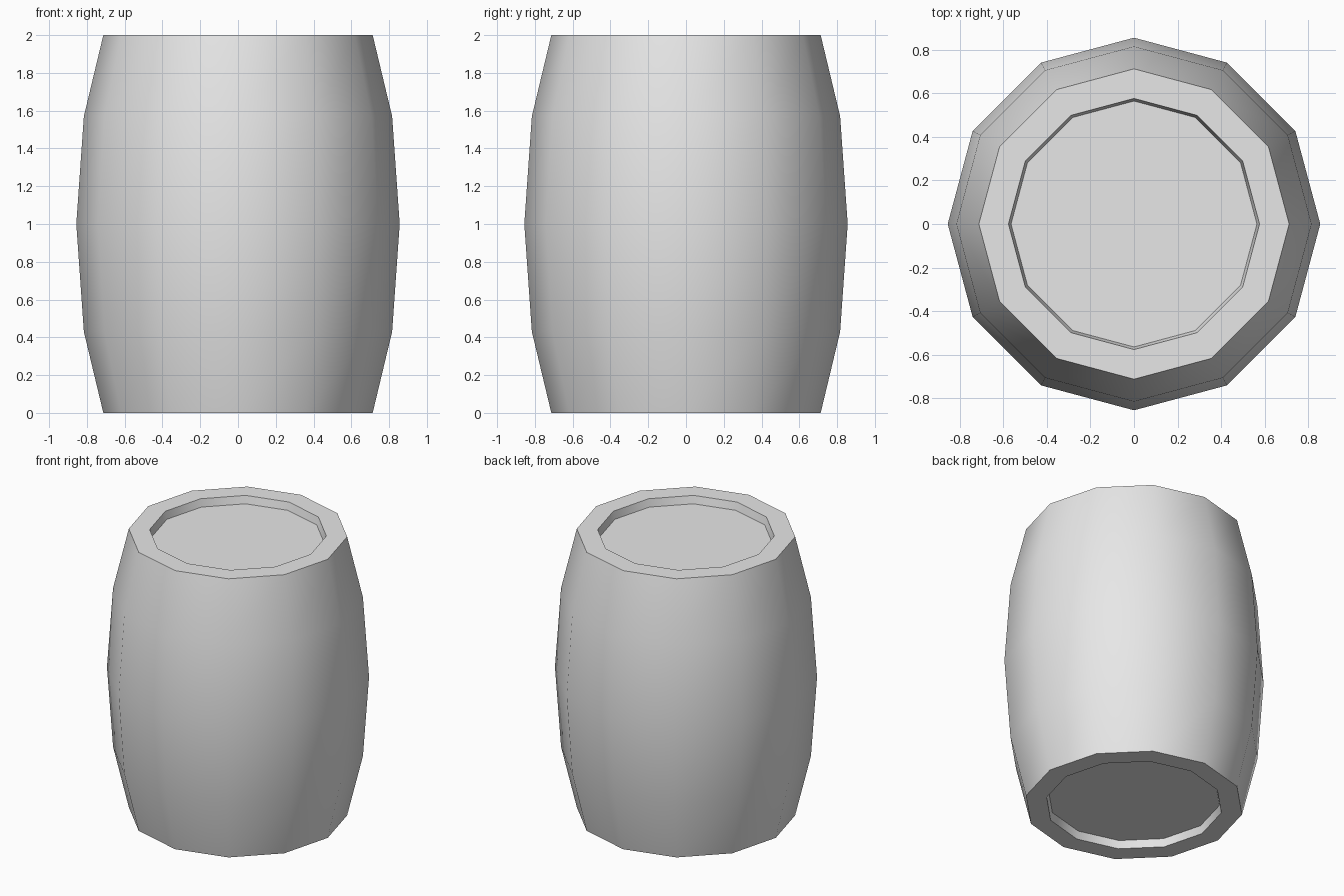
import bpy, bmesh
from math import radians, sin, cos, tau

cube = bpy.data.objects.get("Cube")
if cube:
    bpy.data.objects.remove(cube, do_unlink=True)

SIDES = 12
DEPTH = 0.055  # recess of the lid and the base

# Grey material
grey = bpy.data.materials.new("light_grey")
grey.use_nodes = True
color = (0.8, 0.8, 0.8, 1)
grey.diffuse_color = color
grey.node_tree.nodes["Principled BSDF"].inputs["Base Color"].default_value = color

# Lower half of the profile as (radius, height), mirrored for the upper half
lower = [(0.565, DEPTH), (0.577, 0), (0.713, 0), (0.816, 0.43)]
profile = lower + [(0.856, 1)] + [(r, 2 - z) for r, z in reversed(lower)]

# Barrel: rings joined by quads, closed by a flat base and lid
bm = bmesh.new()
rings = [[bm.verts.new((r * cos(tau * i / SIDES), r * sin(tau * i / SIDES), z))
          for i in range(SIDES)] for r, z in profile]
for low, high in zip(rings, rings[1:]):
    for i in range(SIDES):
        j = (i + 1) % SIDES
        bm.faces.new((low[i], low[j], high[j], high[i]))
bm.faces.new(rings[0][::-1])
bm.faces.new(rings[-1])
bmesh.ops.recalc_face_normals(bm, faces=bm.faces)

mesh = bpy.data.meshes.new("barrel")
bm.to_mesh(mesh)
bm.free()
mesh.materials.append(grey)
barrel = bpy.data.objects.new("barrel", mesh)
bpy.context.collection.objects.link(barrel)

# Smooth staves, sharp rims
bpy.ops.object.select_all(action='DESELECT')
barrel.select_set(True)
bpy.context.view_layer.objects.active = barrel
bpy.ops.object.shade_smooth_by_angle(angle=radians(40))
